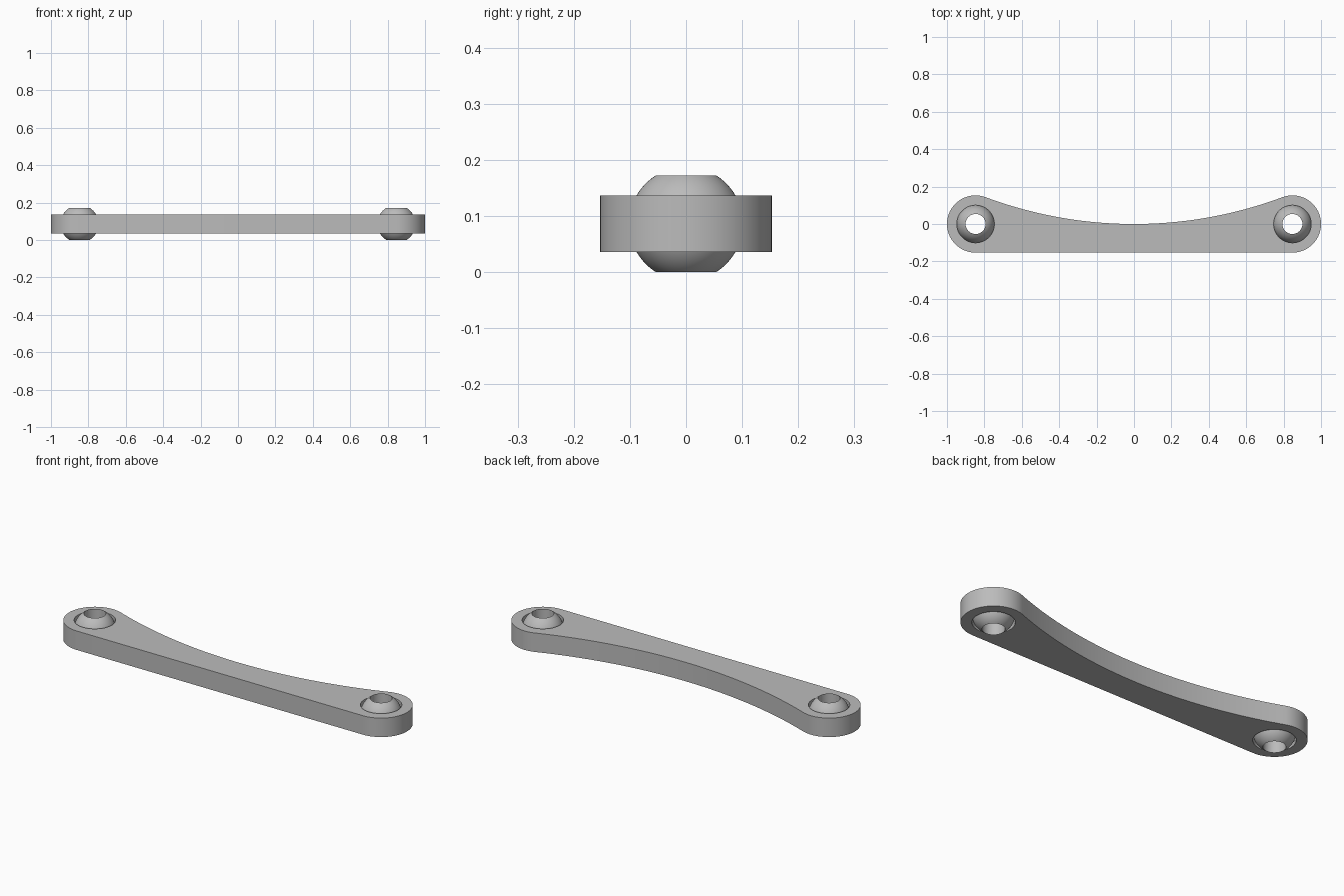
import bpy, bmesh
from math import sin, cos, pi, atan2, sqrt, radians
from mathutils import Vector

cube = bpy.data.objects.get("Cube")
if cube:
    bpy.data.objects.remove(cube, do_unlink=True)

EYE_X, EYE_R = 0.847, 0.153          # end eyes of the link
SOCKET_R, BALL_R, BORE_R = 0.1005, 0.1015, 0.0535
Z_MID, HALF_THICK = 0.0865, 0.0507

grey = bpy.data.materials.new("plain grey")
grey.use_nodes = True
colour = (0.5, 0.5, 0.5, 1)
grey.diffuse_color = colour
grey.node_tree.nodes["Principled BSDF"].inputs["Base Color"].default_value = colour


def arc(cx, cy, r, start, end, steps):
    """Points along a circular arc, both ends included."""
    angles = [start + (end - start) * i / steps for i in range(steps + 1)]
    return [Vector((cx + r * cos(a), cy + r * sin(a), 0)) for a in angles]


def add_loop(bm, points):
    verts = [bm.verts.new(p) for p in points]
    return [bm.edges.new((v, verts[i - 1])) for i, v in enumerate(verts)]


def finish(bm, name, location):
    bmesh.ops.recalc_face_normals(bm, faces=bm.faces[:])
    mesh = bpy.data.meshes.new(name)
    bm.to_mesh(mesh)
    bm.free()
    mesh.materials.append(grey)
    obj = bpy.data.objects.new(name, mesh)
    obj.location = location
    bpy.context.collection.objects.link(obj)
    bpy.ops.object.select_all(action='DESELECT')
    obj.select_set(True)
    bpy.context.view_layer.objects.active = obj
    bpy.ops.object.shade_smooth_by_angle(angle=radians(30))
    return obj


# Link arm: round eyes, straight front edge, concave back arc tangent to the eyes
back_r = (EYE_X ** 2 - EYE_R ** 2) / (2 * EYE_R)
tangent = atan2(back_r, -EYE_X)
sweep = pi / 2 - atan2(back_r, EYE_X)
right_side = arc(EYE_X, 0, EYE_R, -pi / 2, tangent, 40)
back_edge = arc(0, back_r, back_r, -pi / 2 + sweep, -pi / 2 - sweep, 48)[1:-1]
left_side = [Vector((-p.x, p.y, 0)) for p in reversed(right_side)]

bm = bmesh.new()
edges = add_loop(bm, right_side + back_edge + left_side)
for side in (-1, 1):
    edges += add_loop(bm, arc(side * EYE_X, 0, SOCKET_R, 0, 2 * pi, 64)[:-1])
bmesh.ops.triangle_fill(bm, use_beauty=True, edges=edges, normal=(0, 0, 1))
grown = bmesh.ops.extrude_face_region(bm, geom=bm.faces[:])
top = [g for g in grown["geom"] if isinstance(g, bmesh.types.BMVert)]
bmesh.ops.translate(bm, verts=top, vec=(0, 0, 2 * HALF_THICK))
finish(bm, "link_arm", (0, 0, Z_MID - HALF_THICK))

# Bored swivel balls: a spherical band closed by a straight bore
limit = atan2(sqrt(BALL_R ** 2 - BORE_R ** 2), BORE_R)
for side, name in ((-1, "right_swivel_ball"), (1, "left_swivel_ball")):
    bm = bmesh.new()
    profile = [Vector((p.x, 0, p.y)) for p in arc(0, 0, BALL_R, -limit, limit, 24)]
    edges = add_loop(bm, profile)
    bmesh.ops.spin(bm, geom=bm.verts[:] + edges, cent=(0, 0, 0), axis=(0, 0, 1),
                   angle=2 * pi, steps=64, use_merge=True)
    bmesh.ops.remove_doubles(bm, verts=bm.verts[:], dist=1e-5)
    finish(bm, name, (side * EYE_X, 0, Z_MID))
